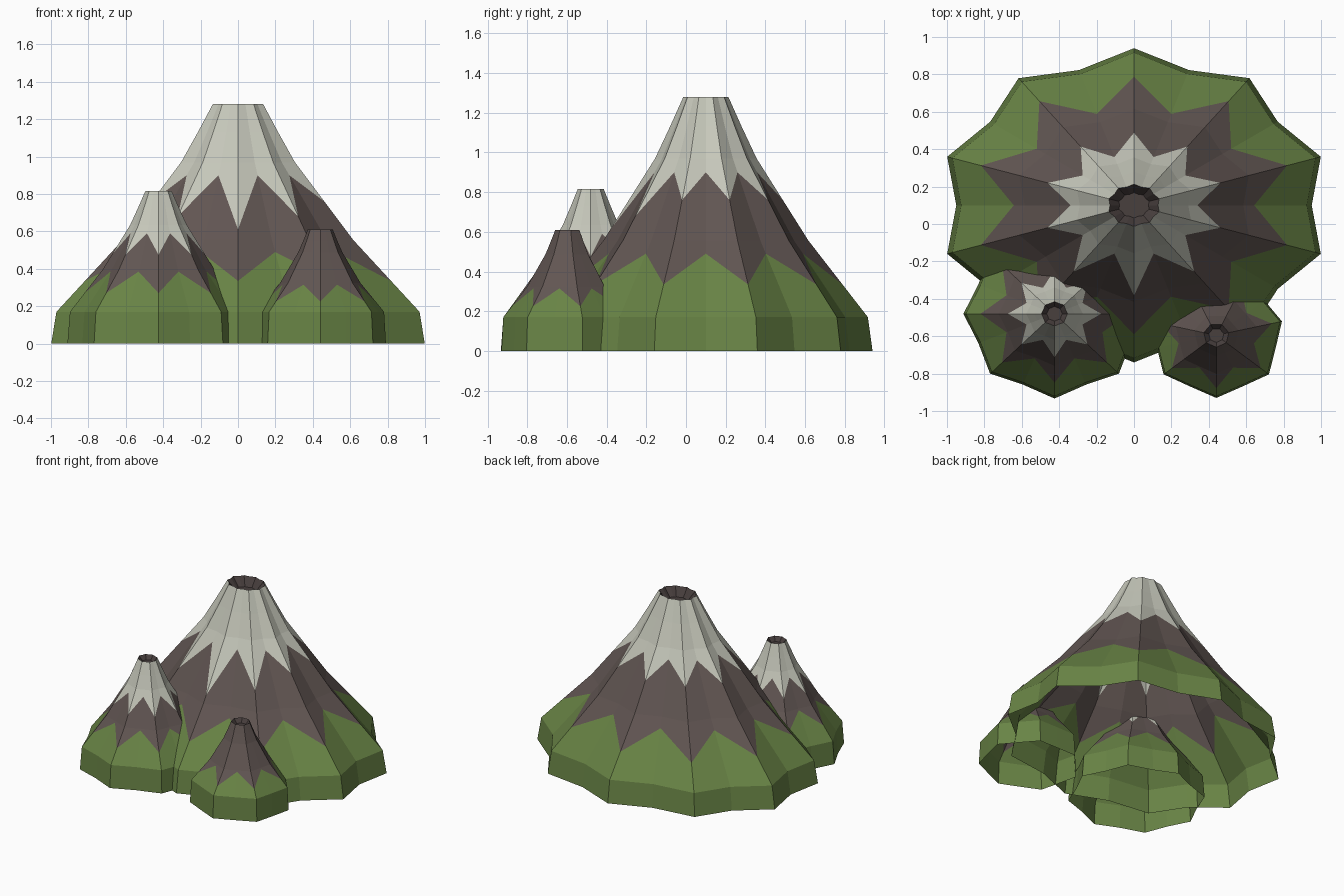
import bpy, bmesh
from math import sin, cos, pi

if "Cube" in bpy.data.objects:
    bpy.data.objects.remove(bpy.data.objects["Cube"])


def material(name, rgb):
    m = bpy.data.materials.new(name)
    m.diffuse_color = (*rgb, 1)
    m.use_nodes = True
    m.node_tree.nodes["Principled BSDF"].inputs["Base Color"].default_value = m.diffuse_color
    return m


GRASS = material("grass", (0.14, 0.23, 0.06))
ROCK = material("rock", (0.12, 0.092, 0.085))
SNOW = material("snow", (0.56, 0.57, 0.49))
CRATER = material("crater", (0.065, 0.05, 0.048))
WALL = 0.17  # height of the steep foot


def peak(name, centre, a, b, height, ridges, top, grass, snow=None, drips=()):
    """Open-bottomed star-shaped cone; grass and snow are (ridge z, valley z).
    drips: lower snow tips on the ridges counted away from the front one."""
    # radius profile from foot to rim
    rise = height - WALL
    knots = [(0, 1), (WALL, 0.972), (WALL + 0.348 * rise, 0.615),
             (WALL + 0.72 * rise, 0.305 + (top - 0.135) * 0.6),
             (WALL + 0.865 * rise, 0.215 + (top - 0.135) * 0.8), (height, top)]

    def radius(z):
        for (z0, r0), (z1, r1) in zip(knots, knots[1:]):
            if z <= z1 + 1e-6:
                return r0 + (r1 - r0) * (z - z0) / (z1 - z0)
        return top

    n = 2 * ridges
    bm = bmesh.new()
    rows = []

    def ring(heights, radii):
        row = []
        for i in range(n):
            t = -pi / 2 + pi * i / ridges
            r = radii[i] * (0.905 if i % 2 else 1)
            row.append(bm.verts.new((centre[0] + a * r * cos(t),
                                     centre[1] + b * r * sin(t), heights[i])))
        rows.append(row)

    def level(zs):
        ring(zs, [radius(z) for z in zs])

    def zigzag(pair, low=()):
        zs = []
        for i in range(n):
            k = min(i, n - i) // 2
            zs.append(pair[1] if i % 2 else low[k] if k < len(low) else pair[0])
        return zs

    # foot, grass line, rock, snow line, upper cone
    level([0] * n)
    level([WALL] * n)
    level(zigzag(grass))
    level([knots[2][0]] * n)
    cap = 1
    if snow:
        level(zigzag(snow, drips))
        cap = 2
    for z, r in knots[3:]:
        level([z] * n)
    bands = [0, 0, 1, 1] + [cap] * 3 if snow else [0, 0] + [1] * 4
    # crater wall and floor
    ring([height - 0.45 * top * a] * n, [top * 0.6] * n)
    bands.append(3)

    for lower, upper, mat in zip(rows, rows[1:], bands):
        for i in range(n):
            j = (i + 1) % n
            bm.faces.new((lower[i], lower[j], upper[j], upper[i])).material_index = mat
    bm.faces.new(rows[-1]).material_index = 3

    mesh = bpy.data.meshes.new(name)
    bm.to_mesh(mesh)
    bm.free()
    for m in (GRASS, ROCK, SNOW, CRATER):
        mesh.materials.append(m)
    bpy.context.collection.objects.link(bpy.data.objects.new(name, mesh))


peak("main_mountain", (0, 0.10), 1.05, 0.84, 1.28, 10, 0.135,
     (0.335, 0.49), (0.76, 0.90), (0.61, 0.68))
peak("snowy_side_peak", (-0.425, -0.48), 0.487, 0.453, 0.815, 8, 0.145,
     (0.27, 0.385), (0.475, 0.59))
peak("bare_side_peak", (0.44, -0.595), 0.36, 0.335, 0.61, 7, 0.19,
     (0.225, 0.315))
